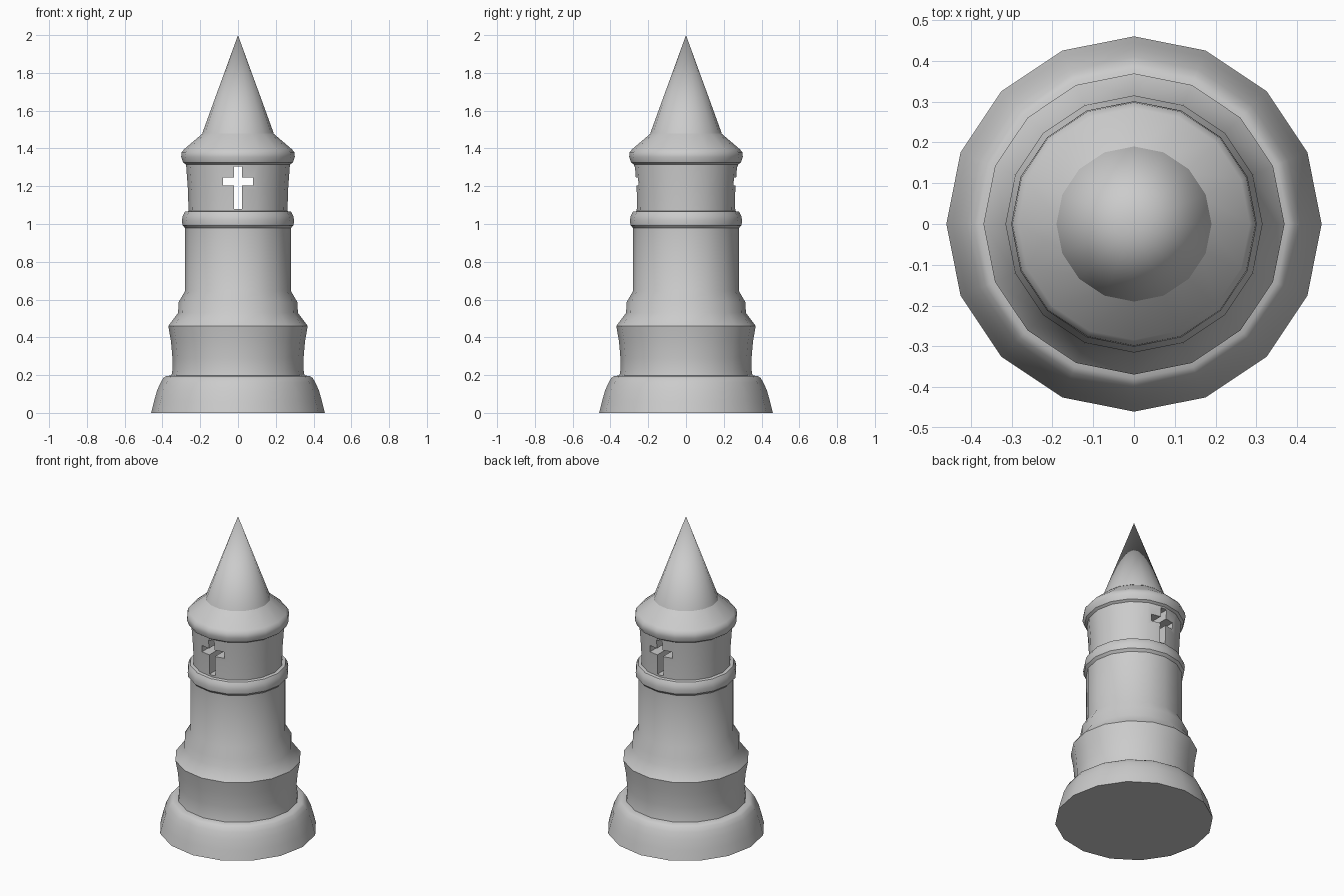
import bpy, bmesh, math

if "Cube" in bpy.data.objects:
    bpy.data.objects.remove(bpy.data.objects["Cube"])

SIDES = 16


def make_object(name, bm):
    bmesh.ops.recalc_face_normals(bm, faces=bm.faces[:])
    mesh = bpy.data.meshes.new(name)
    bm.to_mesh(mesh)
    bm.free()
    ob = bpy.data.objects.new(name, mesh)
    bpy.context.collection.objects.link(ob)
    return ob


def lathe(name, profile):
    """Revolve (radius, z) points; both ends are capped, radius 0 becomes a tip."""
    bm = bmesh.new()
    rings = []
    for r, z in profile:
        if r == 0:
            rings.append([bm.verts.new((0, 0, z))] * SIDES)
        else:
            rings.append([bm.verts.new((r * math.cos(2 * math.pi * i / SIDES),
                                        r * math.sin(2 * math.pi * i / SIDES), z))
                          for i in range(SIDES)])
    for a, b in zip(rings, rings[1:]):
        for i in range(SIDES):
            j = (i + 1) % SIDES
            quad = list(dict.fromkeys((a[i], a[j], b[j], b[i])))
            bm.faces.new(quad)
    for ring, (r, z) in ((rings[0], profile[0]), (rings[-1], profile[-1])):
        if r > 0:
            bm.faces.new(ring)
    return make_object(name, bm)


def activate(ob):
    bpy.ops.object.select_all(action='DESELECT')
    ob.select_set(True)
    bpy.context.view_layer.objects.active = ob


# Tower body: foot, waist, steps, shaft, ring, lantern room, eave
body = lathe("tower_body", [
    (0.46, 0), (0.445, 0.06), (0.428, 0.12), (0.41, 0.16), (0.395, 0.185), (0.38, 0.195),
    (0.352, 0.198), (0.347, 0.23), (0.347, 0.29), (0.355, 0.38), (0.369, 0.46),
    (0.317, 0.53), (0.315, 0.585), (0.28, 0.645),
    (0.28, 0.978), (0.294, 0.993), (0.297, 1.02), (0.292, 1.045), (0.281, 1.065),
    (0.262, 1.068), (0.265, 1.18), (0.275, 1.315),
    (0.29, 1.325), (0.301, 1.355), (0.298, 1.38), (0.284, 1.397), (0.178, 1.487)])

# Pointed spire with a slight overhang
spire = lathe("spire", [(0.19, 1.478), (0, 2.0)])

# Cross-shaped window cut from front to back
half = [(0.02, 1.08), (0.02, 1.205), (0.079, 1.205), (0.079, 1.247), (0.02, 1.247), (0.02, 1.305)]
outline = half + [(-x, z) for x, z in reversed(half)]
bm = bmesh.new()
face = bm.faces.new([bm.verts.new((x, -0.5, z)) for x, z in outline])
ext = bmesh.ops.extrude_face_region(bm, geom=[face])
bmesh.ops.translate(bm, vec=(0, 1, 0),
                    verts=[v for v in ext["geom"] if isinstance(v, bmesh.types.BMVert)])
cutter = make_object("window_cutter", bm)
cutter.hide_render = True

mod = body.modifiers.new("window", 'BOOLEAN')
mod.operation = 'DIFFERENCE'
mod.solver = 'EXACT'
mod.object = cutter
activate(body)
bpy.ops.object.modifier_apply(modifier=mod.name)
bpy.data.objects.remove(cutter)

for ob in (body, spire):
    activate(ob)
    bpy.ops.object.shade_smooth_by_angle(angle=math.radians(35))
